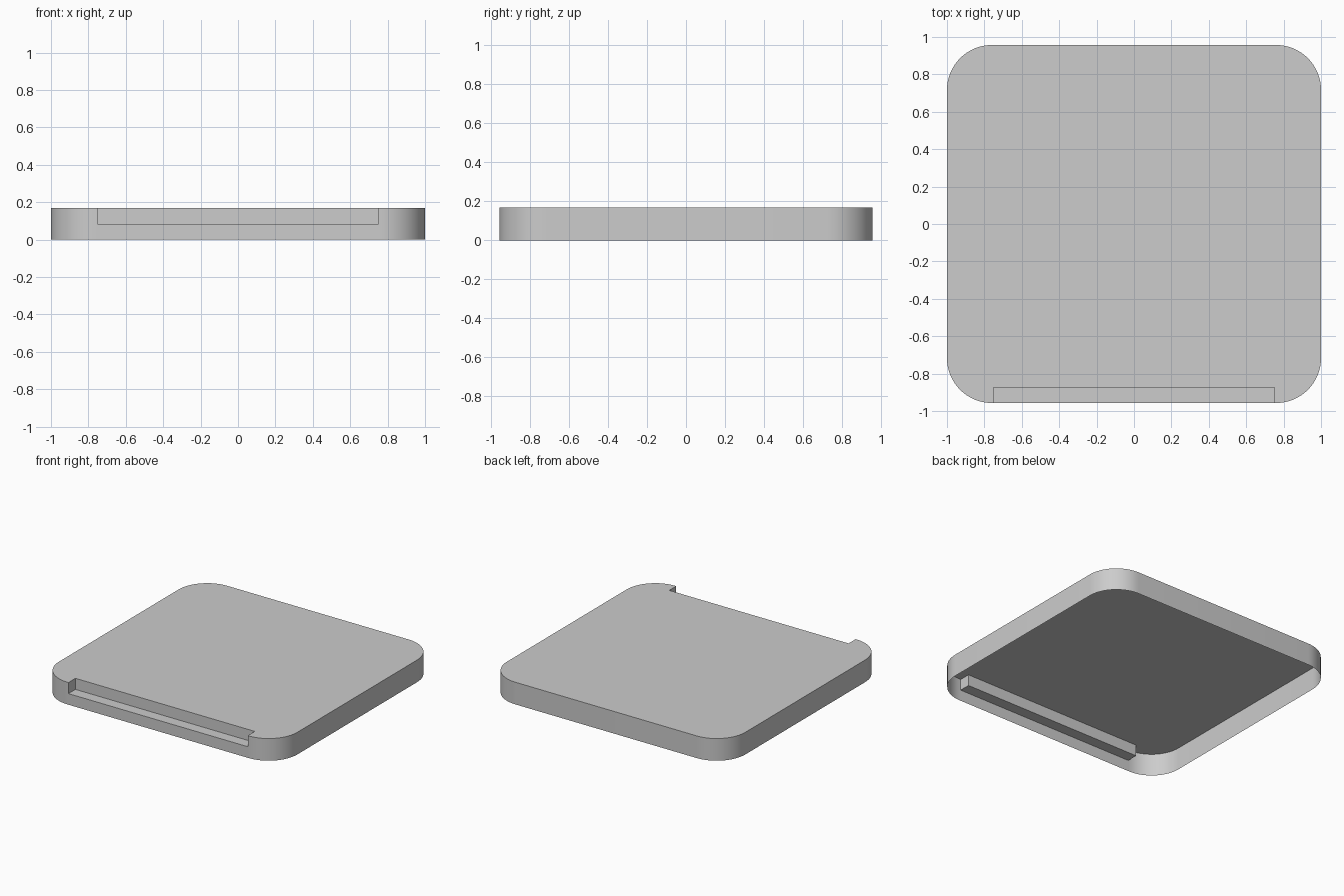
import bpy
import bmesh
import math

cube = bpy.data.objects.get("Cube")
if cube:
    bpy.data.objects.remove(cube, do_unlink=True)

HX, HY, H = 1.0, 0.957, 0.168      # half width, half depth, height
R, SEGS = 0.24, 16                 # corner radius and segments
NX, NY, NZ = 0.752, -0.873, 0.084  # notch half width, rear edge, shelf height

grey = bpy.data.materials.new("light grey")
grey.use_nodes = True
colour = (0.604, 0.604, 0.604, 1.0)
grey.diffuse_color = colour
grey.node_tree.nodes["Principled BSDF"].inputs["Base Color"].default_value = colour

# Rounded outline, anticlockwise from the right end of the notch to its left end
outline = [(NX, -HY)]
corners = [(1, -1, -90), (1, 1, 0), (-1, 1, 90), (-1, -1, 180)]
for sx, sy, start in corners:
    for i in range(SEGS + 1):
        a = math.radians(start + 90 * i / SEGS)
        outline.append((sx * (HX - R) + R * math.cos(a),
                        sy * (HY - R) + R * math.sin(a)))
outline.append((-NX, -HY))

bm = bmesh.new()
top = [bm.verts.new((x, y, H)) for x, y in outline]
base = [bm.verts.new((x, y, 0)) for x, y in outline]

# Notch corners: shelf front, shelf rear and upper rear edge
front_r, front_l = [bm.verts.new((x, -HY, NZ)) for x in (NX, -NX)]
rear_r, rear_l = [bm.verts.new((x, NY, NZ)) for x in (NX, -NX)]
up_r, up_l = [bm.verts.new((x, NY, H)) for x in (NX, -NX)]

# Side walls, with the ends next to the notch sharing its corners
last = len(outline) - 1
for i in range(last):
    loop = [base[i], base[i + 1], top[i + 1], top[i]]
    if i == 0:
        loop.append(front_r)
    if i == last - 1:
        loop.insert(2, front_l)
    wall = bm.faces.new(loop)
    wall.smooth = True

# Lid, low front wall and notch; the underside stays open
bm.faces.new(top + [up_l, up_r])
bm.faces.new([base[last], base[0], front_r, front_l])
bm.faces.new([front_l, front_r, rear_r, rear_l])
bm.faces.new([rear_l, rear_r, up_r, up_l])
bm.faces.new([front_r, top[0], up_r, rear_r])
bm.faces.new([front_l, rear_l, up_l, top[last]])

mesh = bpy.data.meshes.new("lid_shell")
bm.to_mesh(mesh)
bm.free()
mesh.materials.append(grey)
lid = bpy.data.objects.new("lid_shell", mesh)
bpy.context.collection.objects.link(lid)

# Smooth the rounded corners, keep the rims and notch crisp
bpy.ops.object.select_all(action='DESELECT')
lid.select_set(True)
bpy.context.view_layer.objects.active = lid
bpy.ops.object.shade_smooth_by_angle(angle=math.radians(30))
